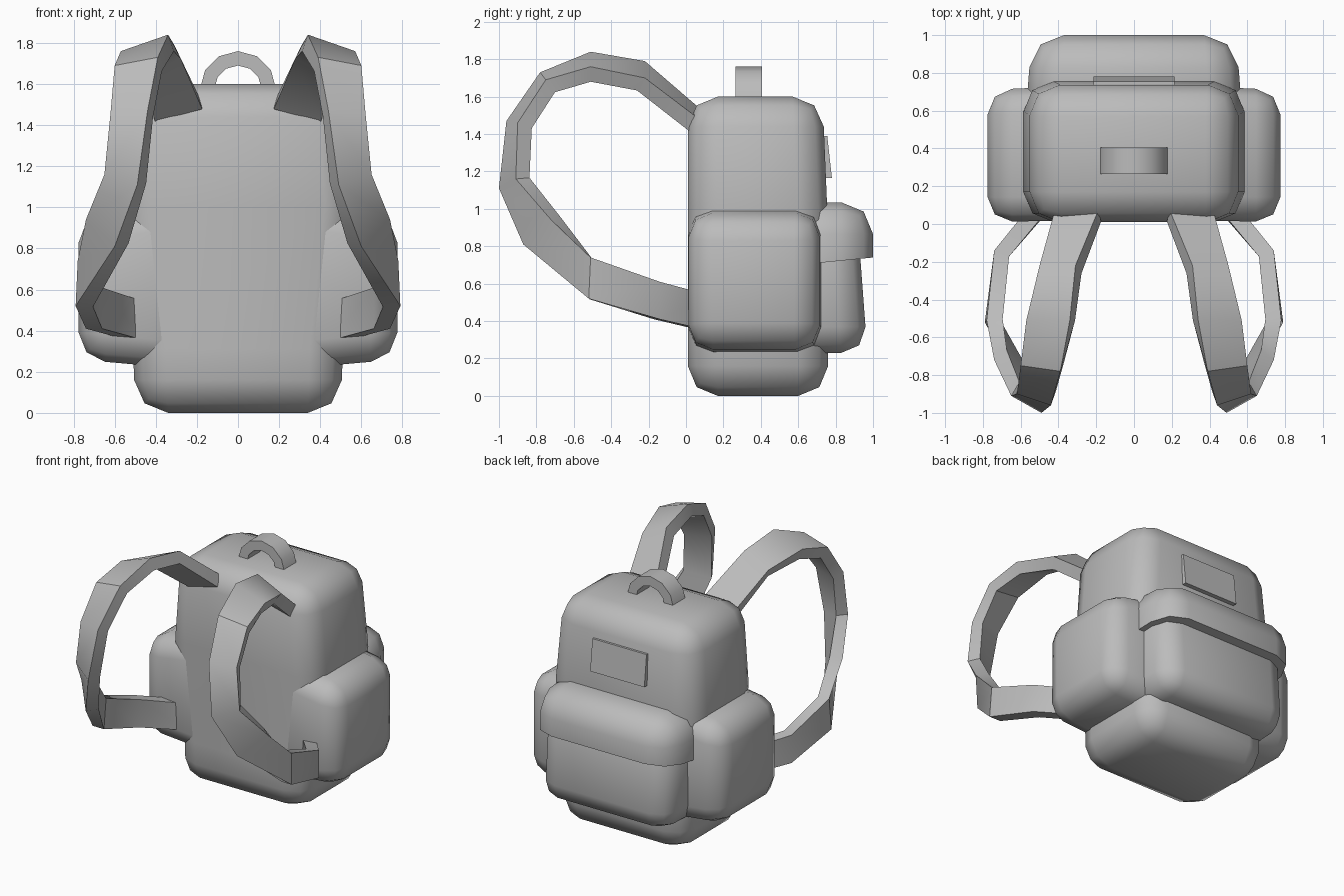
import bpy, bmesh, math
from mathutils import Vector

old = bpy.data.objects.get("Cube")
if old:
    bpy.data.objects.remove(old)

fabric = bpy.data.materials.new("grey_fabric")
GREY = (0.5, 0.5, 0.5, 1)
fabric.diffuse_color = GREY
fabric.use_nodes = True
fabric.node_tree.nodes["Principled BSDF"].inputs["Base Color"].default_value = GREY


def finish(bm, name, smooth_angle, mirrored=False):
    """Turn a bmesh into a shaded object, optionally mirrored across x."""
    bmesh.ops.recalc_face_normals(bm, faces=bm.faces[:])
    mesh = bpy.data.meshes.new(name)
    bm.to_mesh(mesh)
    bm.free()
    mesh.materials.append(fabric)
    obj = bpy.data.objects.new(name, mesh)
    bpy.context.collection.objects.link(obj)
    bpy.ops.object.select_all(action="DESELECT")
    obj.select_set(True)
    bpy.context.view_layer.objects.active = obj
    bpy.ops.object.shade_smooth_by_angle(angle=math.radians(smooth_angle))
    if mirrored:
        obj.modifiers.new("Mirror", "MIRROR").use_mirror_merge = False


def loft(rings):
    """Skin four-cornered rings into a closed solid."""
    bm = bmesh.new()
    loops = [[bm.verts.new(p) for p in ring] for ring in rings]
    for a, b in zip(loops, loops[1:]):
        for i in range(4):
            j = (i + 1) % 4
            bm.faces.new((a[i], a[j], b[j], b[i]))
    bm.faces.new(loops[0])
    bm.faces.new(loops[-1])
    bmesh.ops.recalc_face_normals(bm, faces=bm.faces[:])
    return bm


def level(z, front_half, y0, y1, back_half=None):
    """Horizontal four-sided ring, symmetric in x."""
    f, b = front_half, back_half or front_half
    return [(-f, y0, z), (f, y0, z), (b, y1, z), (-b, y1, z)]


def upright(x, y0, y1, z0, z1):
    """Rectangle facing sideways."""
    return [(x, y0, z0), (x, y1, z0), (x, y1, z1), (x, y0, z1)]


def padded(name, rings, radius, keep_sharp=lambda e: False, mirrored=False):
    """Lofted solid with two-step rounded edges."""
    bm = loft(rings)
    edges = [e for e in bm.edges
             if e.calc_face_angle(0) > math.radians(45) and not keep_sharp(e)]
    bmesh.ops.bevel(bm, geom=edges, offset=radius, segments=2, profile=0.5,
                    affect="EDGES", clamp_overlap=True)
    finish(bm, name, 60, mirrored)


# Main bag, widest at the middle
padded("main_bag", [
    level(0, 0.5, 0.01, 0.76),
    level(0.3, 0.51, 0.01, 0.76),
    level(1.0, 0.585, 0.01, 0.755),
    level(1.6, 0.54, 0.01, 0.73),
], 0.16)

# Side pockets, flush with the flat front of the bag
padded("side_pockets", [
    upright(0.1, 0.02, 0.74, 0.2, 1.06),
    upright(0.775, 0.012, 0.71, 0.26, 0.96),
], 0.13, mirrored=True)

# Rear pocket and the flap covering its top
padded("rear_pocket", [
    level(0.23, 0.53, 0.45, 0.97, 0.51),
    level(0.9, 0.53, 0.45, 0.92, 0.51),
], 0.14)
FLAP_BASE = 0.8
flap_bottom = level(0.69, 0.58, 0.5, 1.0, 0.54)
flap_bottom[2:] = [(x, y, 0.74) for x, y, z in flap_bottom[2:]]
padded("pocket_flap", [
    flap_bottom,
    level(1.035, 0.58, 0.5, 1.0, 0.54),
], 0.17, keep_sharp=lambda e: all(v.co.z < FLAP_BASE for v in e.verts))

# Plain patch above the flap
finish(loft([
    level(1.165, 0.215, 0.74, 0.78),
    level(1.39, 0.215, 0.71, 0.755),
]), "rear_patch", 30)

# Carry handle: half ring standing on the bag
handle_rings = []
for step in range(7):
    a = math.pi * step / 6
    c, s = math.cos(a), math.sin(a)
    handle_rings.append([(r * c, y, 1.575 + r * s)
                         for r, y in ((0.185, 0.265), (0.185, 0.405),
                                      (0.115, 0.405), (0.115, 0.265))])
finish(loft(handle_rings), "carry_handle", 35)

# Shoulder straps: the two long edges of the outer face, from top to bottom
strap_edges = [
    ((0.19, 0.07, 1.54), (0.42, 0.07, 1.48)),
    ((0.31, -0.22, 1.79), (0.50, -0.22, 1.70)),
    ((0.34, -0.51, 1.84), (0.57, -0.51, 1.76)),
    ((0.39, -0.78, 1.73), (0.60, -0.75, 1.69)),
    ((0.44, -0.96, 1.47), (0.62, -0.90, 1.46)),
    ((0.49, -1.00, 1.11), (0.65, -0.91, 1.16)),
    ((0.60, -0.87, 0.81), (0.74, -0.72, 0.94)),
    ((0.79, -0.52, 0.52), (0.78, -0.51, 0.74)),
    ((0.74, -0.14, 0.41), (0.74, -0.14, 0.61)),
    ((0.52, 0.12, 0.35), (0.53, 0.12, 0.54)),
]
STRAP_THICKNESS = 0.085
edges = [(Vector(a), Vector(b)) for a, b in strap_edges]
middles = [(a + b) / 2 for a, b in edges]
strap_rings = []
for i, (a, b) in enumerate(edges):
    along = middles[min(i + 1, len(edges) - 1)] - middles[max(i - 1, 0)]
    inward = (b - a).cross(along).normalized() * STRAP_THICKNESS
    strap_rings.append([a, b, b + inward, a + inward])
finish(loft(strap_rings), "shoulder_straps", 35, mirrored=True)
